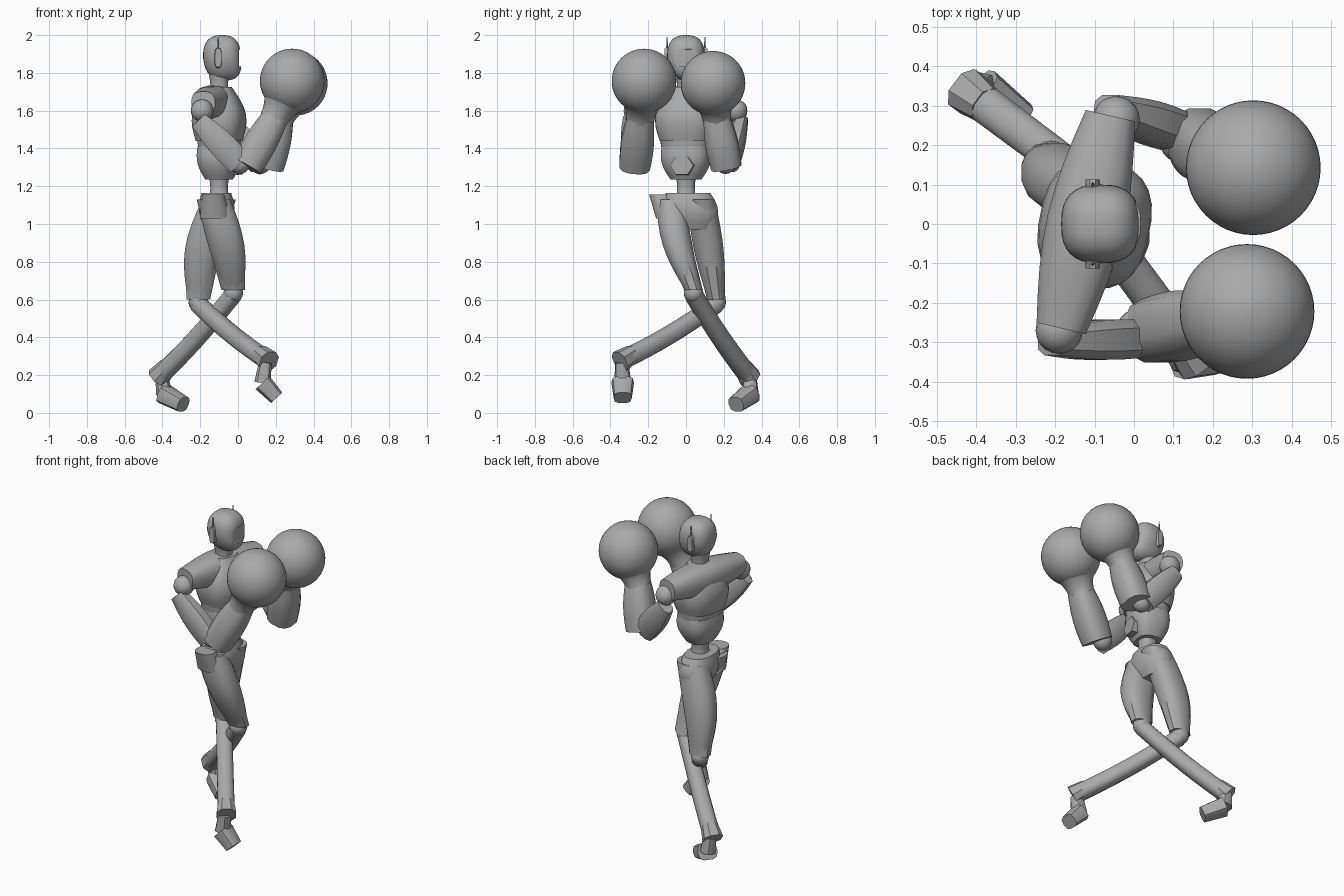
import bpy, bmesh, math
from mathutils import Vector, Matrix

if "Cube" in bpy.data.objects:
    bpy.data.objects.remove(bpy.data.objects["Cube"], do_unlink=True)

grey = bpy.data.materials.new("plain_grey")
grey.use_nodes = True
grey.diffuse_color = (.4, .4, .4, 1)
grey.node_tree.nodes["Principled BSDF"].inputs["Base Color"].default_value = grey.diffuse_color

X, Y, UP = Matrix.Identity(3)
# The upper body is turned a little towards the right
FORWARD = Vector((1, -.2, 0)).normalized()


def finish(name, bm):
    """Turn a bmesh into a smooth-shaded object with sharp edges kept."""
    bmesh.ops.recalc_face_normals(bm, faces=bm.faces[:])
    mesh = bpy.data.meshes.new(name)
    bm.to_mesh(mesh)
    bm.free()
    mesh.materials.append(grey)
    obj = bpy.data.objects.new(name, mesh)
    bpy.context.collection.objects.link(obj)
    bpy.ops.object.select_all(action="DESELECT")
    obj.select_set(True)
    bpy.context.view_layer.objects.active = obj
    bpy.ops.object.shade_smooth_by_angle(angle=math.radians(40))
    return obj


def rounded(value, power):
    return math.copysign(abs(value) ** (2 / power), value)


def limb(name, start, end, r_start, r_end, bulge=0, flat=1, ref=X, axis=None,
         bow=Vector(), sides=16, power=2.4, steps=8):
    """Closed solid between two points: radius runs from r_start to r_end, swelling
    by bulge and bending by bow midway; flat widens it across the ref direction."""
    start, end = Vector(start), Vector(end)
    axis = (axis or end - start).normalized()
    u = (ref - axis * ref.dot(axis)).normalized()
    v = axis.cross(u) * flat
    bm = bmesh.new()
    rings = []
    for i in range(steps + 1):
        t = i / steps
        swell = math.sin(math.pi * t)
        centre = start.lerp(end, t) + bow * swell
        radius = r_start + (r_end - r_start) * t + bulge * swell
        ring = []
        for k in range(sides):
            a = math.tau * (k + .5) / sides
            offset = u * rounded(math.cos(a), power) + v * rounded(math.sin(a), power)
            ring.append(bm.verts.new(centre + offset * radius))
        rings.append(ring)
    for low, high in zip(rings, rings[1:]):
        for k in range(sides):
            bm.faces.new((low[k - 1], low[k], high[k], high[k - 1]))
    bm.faces.new(rings[0])
    bm.faces.new(rings[-1])
    return finish(name, bm)


def ball(name, centre, radius, segments=20):
    bm = bmesh.new()
    bmesh.ops.create_uvsphere(bm, u_segments=segments, v_segments=segments // 2,
                              radius=radius, matrix=Matrix.Translation(centre))
    return finish(name, bm)


def make_head(centre):
    """Slightly square ball whose lower half narrows and slides forward as a jaw."""
    bm = bmesh.new()
    bmesh.ops.create_uvsphere(bm, u_segments=32, v_segments=20, radius=1)
    for vert in bm.verts:
        x, y, z = (rounded(c, 2.6) for c in vert.co)
        jaw = max(0, -z)
        vert.co = centre + Vector((x + jaw * .15, y * (1 - jaw * .25), z * 1.2)) * .1
    return finish("head", bm)


# Head with a recessed visor
skull = Vector((-.085, 0, 1.88))
head = make_head(skull)
bm = bmesh.new()
bmesh.ops.create_cube(bm, size=.1, matrix=Matrix.Translation(skull + X * .14)
                      @ Matrix.Diagonal((1, 1.5, .9, 1)))
cutter = finish("visor_cutter", bm)
cutter.hide_render = True
cutter.hide_set(True)
cut = head.modifiers.new("visor", "BOOLEAN")
cut.operation = "DIFFERENCE"
cut.object = cutter

# Ear pods and antennae
for label, side in (("left", Y), ("right", -Y)):
    pod = skull + side * .1 - X * .02
    limb(label + "_ear", pod - side * .01, pod + side * .013, .055, .05, flat=.36,
         ref=UP, sides=12, power=3, steps=1)
    limb(label + "_antenna", pod + UP * .04, pod + UP * .11, .006, .002, sides=6, steps=1)

# Torso, stacked along the spine
core = Vector((-.1, 0, 0))
limb("neck", core + UP * 1.66, core + UP * 1.79, .06, .055, bulge=-.01)
limb("chest", core + UP * 1.44, core + UP * 1.725, .12, .065, bulge=.045, flat=1.15,
     ref=FORWARD, sides=24, power=2.6)
limb("shoulder_yoke", (-.185, -.265, 1.64), (-.06, .275, 1.64), .065, .065, bulge=.035,
     flat=.95, ref=FORWARD, power=2.6)
limb("waist_band", core + UP * 1.4, core + UP * 1.44, .108, .113, flat=1.2, ref=FORWARD,
     sides=24, steps=1)
limb("abdomen", core + UP * 1.235, core + UP * 1.41, .07, .11, bulge=.02, flat=1.15,
     ref=FORWARD, sides=24, power=2.8)
buckle = core + UP * 1.31 + FORWARD * .07
limb("belly_hexagon", buckle, buckle + FORWARD * .05, .06, .055, flat=1.15, ref=UP,
     sides=6, power=2, steps=1)
limb("spine", core + UP * 1.12, core + UP * 1.25, .06, .055, bulge=-.01)

# Pelvis with a lip over the right hip
limb("pelvis", (-.11, .05, .97), (-.115, .01, 1.165), .06, .08, bulge=.025, flat=1.5,
     axis=UP)
limb("hip_lip", (-.12, -.08, 1.03), (-.13, -.14, 1.155), .085, .06, flat=.95,
     axis=UP, sides=12)

# Legs: hip, knee, ankle, heel, toe and the outward bend of the thigh
LEGS = {
    "right": ((-.13, -.08, 1.13), (-.025, .04, .65), (-.42, .335, .19),
              (-.39, .34, .1), (-.29, .265, .045), Vector((.015, -.025, 0))),
    "left": ((-.1, .08, 1.13), (-.21, .16, .6), (.16, -.345, .275),
             (.13, -.335, .16), (.205, -.335, .08), X * -.03)}
for label, (*joints, bend) in LEGS.items():
    hip, knee, ankle, heel, toe = map(Vector, joints)
    limb(label + "_thigh", hip, knee, .09, .055, bulge=.025, flat=.82, axis=UP, bow=bend)
    limb(label + "_thigh_guard", hip.lerp(knee, .67) + bend * .7, knee, .088, .065,
         flat=.75, axis=UP, sides=10)
    ball(label + "_knee", knee - UP * .015, .052)
    shin = ankle - knee
    limb(label + "_shin", knee - UP * .025, ankle, .047, .05, bow=UP * -.015, ref=UP,
         sides=12)
    limb(label + "_ankle_cuff", ankle - shin * .12, ankle + shin * .01, .048, .06,
         ref=UP, sides=8)
    limb(label + "_ankle", ankle.lerp(heel, .5) + UP * .05, heel, .035, .045, sides=10)
    limb(label + "_foot", heel, toe, .052, .042, flat=1.15, ref=UP, sides=10, power=3)

# Arms: shoulder, elbow, wrist, fist and outward direction
ARMS = {
    "right": ((-.19, -.27, 1.6), (.01, -.27, 1.32), (.2, -.24, 1.57),
              (.287, -.222, 1.757), -Y),
    "left": ((-.045, .265, 1.6), (.12, .21, 1.32), (.225, .16, 1.57),
             (.303, .143, 1.745), Y)}
for label, (*joints, out) in ARMS.items():
    shoulder, elbow, wrist, fist = map(Vector, joints)
    fore = (wrist - elbow).normalized()
    ball(label + "_shoulder", shoulder, .06)
    limb(label + "_upper_arm", shoulder + out * .03 - UP * .05 - X * .02,
         elbow + out * .02, .035, .05, bulge=.01, flat=1.4, ref=Y, sides=8, power=3)
    ball(label + "_elbow", elbow, .055)
    limb(label + "_forearm", elbow - fore * .02 + X * .05, wrist, .083, .07, bulge=.012,
         ref=Y, sides=12, power=2.6)
    limb(label + "_glove_cuff", wrist - fore * .02, wrist.lerp(fist, .45), .075, .115,
         bulge=-.01, ref=Y, sides=24, power=2)
    ball(label + "_glove", fist, .171, 48)
